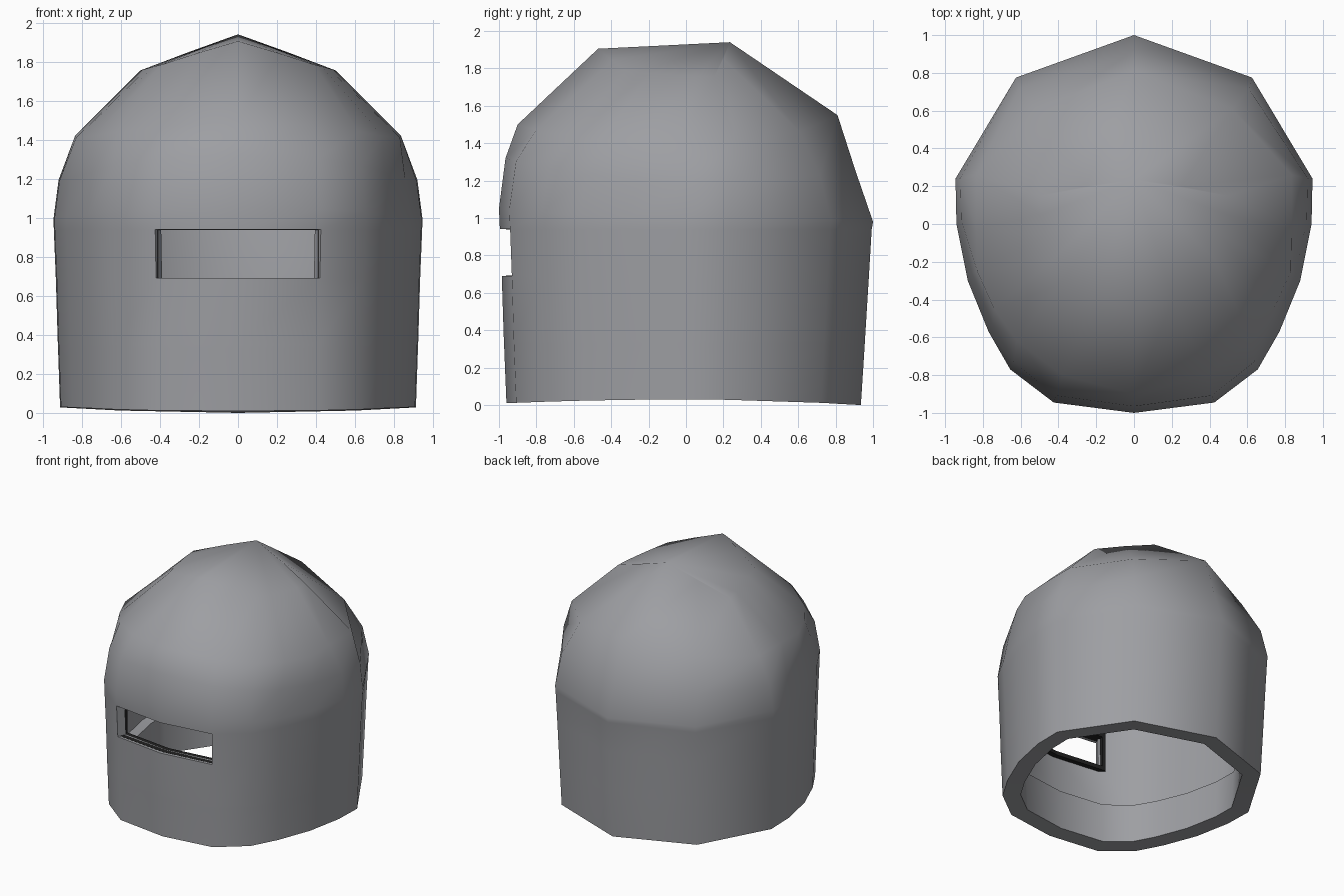
import bpy, bmesh

if "Cube" in bpy.data.objects:
    bpy.data.objects.remove(bpy.data.objects["Cube"])

# half outline at the widest level, front centre to back centre
PLAN = [(0, -1), (.425, -.945), (.655, -.77), (.77, -.57), (.88, -.30),
        (.94, 0), (.945, .24), (.625, .775), (0, 1)]
# per level: x scale, front y, back y, backward shift of sides, z at front, side, back
LEVELS = [(.965, -.96, .935, 0, .01, .03, 0),
          (.976, -.973, .956, 0, .33, .33, .33),
          (.977, -.974, .957, 0, .35, .35, .35),
          (.988, -.985, .978, 0, .69, .69, .69),
          (.999, -.995, .993, 0, .94, .94, .94),
          (1.0, -1.0, 1.0, 0, 1.05, 1.0, .98),
          (.973, -.965, .907, .05, 1.32, 1.19, 1.25)]
# half outlines of the shoulder and the gabled crown, same columns as PLAN
SHOULDER = [(0, -.9, 1.5), (.38, -.80, 1.47), (.62, -.62, 1.44), (.74, -.45, 1.42),
            (.83, -.25, 1.41), (.835, -.03, 1.42), (.835, .26, 1.42),
            (.52, .61, 1.46), (0, .81, 1.55)]
CROWN = [(0, -.47, 1.905), (.21, -.395, 1.843), (.39, -.32, 1.785), (.43, -.19, 1.775),
         (.465, -.06, 1.765), (.49, .05, 1.758), (.5, .15, 1.755),
         (.25, .2, 1.85), (0, .235, 1.94)]
BAND, SLIT = 2, 3       # levels below BAND form the thick lower band


def full(half):
    return half + [(-p[0], *p[1:]) for p in half[-2:0:-1]]


def make_object(name, bm, colour_name, colour):
    bmesh.ops.recalc_face_normals(bm, faces=bm.faces)
    mesh = bpy.data.meshes.new(name)
    bm.to_mesh(mesh)
    bm.free()
    obj = bpy.data.objects.new(name, mesh)
    bpy.context.collection.objects.link(obj)
    mat = bpy.data.materials.new(colour_name)
    mat.diffuse_color = colour
    mat.use_nodes = True
    mat.node_tree.nodes["Principled BSDF"].inputs["Base Color"].default_value = mat.diffuse_color
    mesh.materials.append(mat)
    return obj


# helmet shell levels
N = len(full(PLAN))
bm = bmesh.new()
rings = []
for sx, yf, yb, shift, zf, zs, zb in LEVELS:
    pts = []
    for x, y in full(PLAN):
        end = zf if y < 0 else zb
        pts.append((x * sx, (yf + yb) / 2 + y * (yb - yf) / 2 + shift * (1 - y * y),
                    zs + (end - zs) * y * y))
    rings.append([bm.verts.new(p) for p in pts])
for half in (SHOULDER, CROWN):
    rings.append([bm.verts.new(p) for p in full(half)])

# wall, leaving the eye slit open at the front
for k in range(len(rings) - 1):
    a, b = rings[k], rings[k + 1]
    for i in range(N):
        if k == SLIT and i in (0, N - 1):
            continue
        j = (i + 1) % N
        bm.faces.new((a[i], a[j], b[j], b[i]))

# crown with a centre ridge, fanned from the peak at the back
top, peak = rings[-1], len(PLAN) - 1
for i in range(N):
    j = (i + 1) % N
    if peak not in (i, j):
        bm.faces.new((top[peak], top[i], top[j]))
helmet = make_object("helmet_shell", bm, "grey_steel", (.34, .345, .365, 1))

# wall thickness, thicker in the lower band
group = helmet.vertex_groups.new(name="wall_thickness")
group.add(list(range(N * BAND)), 1.0, 'REPLACE')
group.add(list(range(N * BAND, len(helmet.data.vertices))), .5, 'REPLACE')
solid = helmet.modifiers.new("thickness", 'SOLIDIFY')
solid.thickness = .13
solid.offset = -1
solid.use_even_offset = True
solid.vertex_group = group.name
bpy.context.view_layer.objects.active = helmet
helmet.select_set(True)
bpy.ops.object.modifier_apply(modifier="thickness")
bpy.ops.object.shade_smooth_by_angle(angle=1.2)

# dark frame lining the inside of the eye slit, bent along the front wall
bm = bmesh.new()
loops = []
for x, y, dz in ((.411, -.915, 0), (.40, -.835, 0), (.425, -.83, .035), (.437, -.89, .035)):
    lo, hi, mid = .692 - dz, .938 + dz, y - .048
    loops.append([bm.verts.new(p) for p in (
        (-x, y, lo), (0, mid, lo), (x, y, lo), (x, y, hi), (0, mid, hi), (-x, y, hi))])
for a, b in zip(loops, loops[1:] + loops[:1]):
    for i in range(6):
        j = (i + 1) % 6
        bm.faces.new((a[i], a[j], b[j], b[i]))
make_object("eye_slit_frame", bm, "black", (.015, .015, .015, 1))
